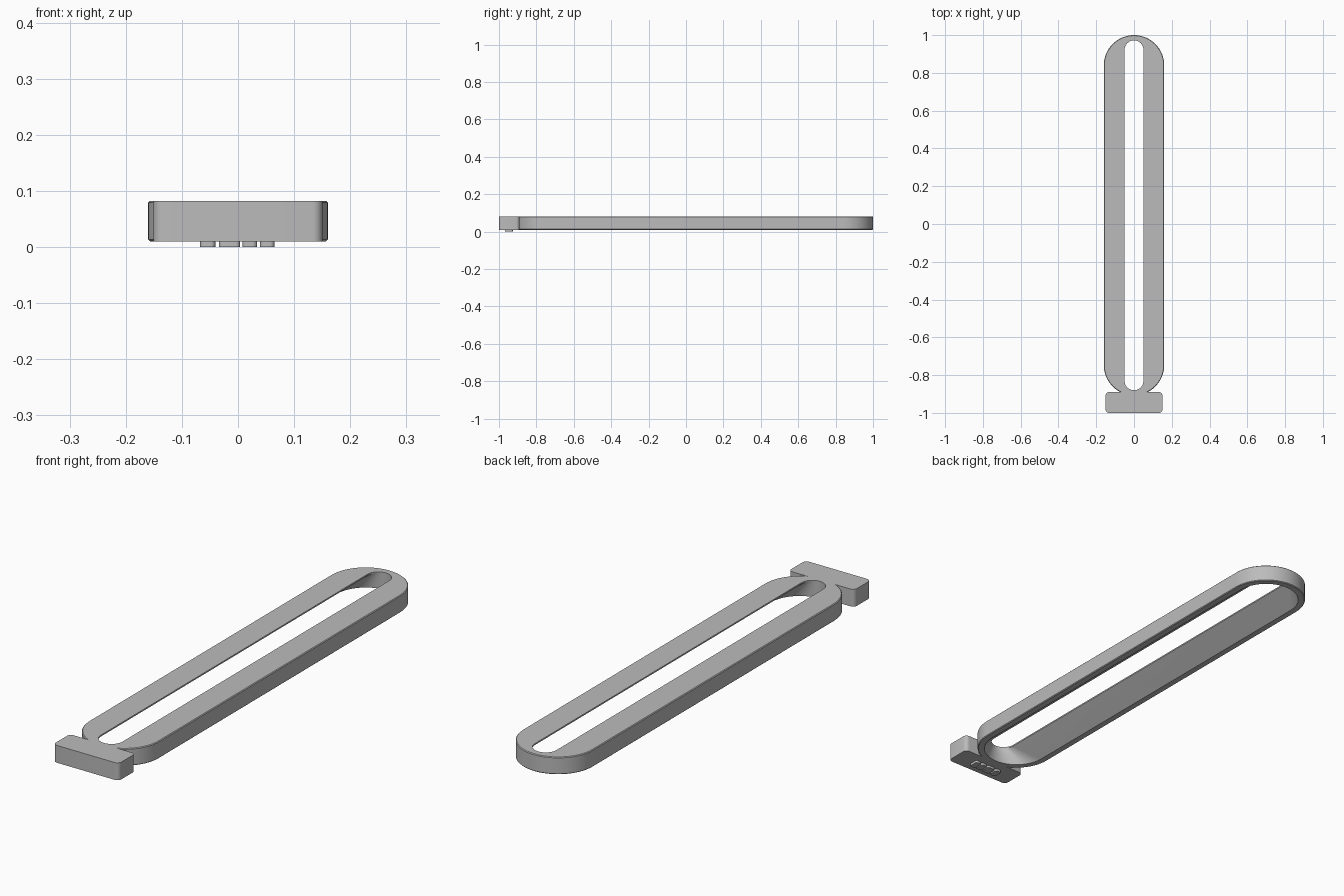
import bpy, bmesh, math

if "Cube" in bpy.data.objects:
    bpy.data.objects.remove(bpy.data.objects["Cube"])

grey = bpy.data.materials.new("plain grey")
grey.use_nodes = True
grey.diffuse_color = (0.5, 0.5, 0.5, 1)
grey.node_tree.nodes["Principled BSDF"].inputs["Base Color"].default_value = (0.5, 0.5, 0.5, 1)

LOW, HIGH = 0.01, 0.082
EASE = 0.003  # softened outer edges


def finish(bm, name):
    bmesh.ops.recalc_face_normals(bm, faces=bm.faces)
    mesh = bpy.data.meshes.new(name)
    bm.to_mesh(mesh)
    bm.free()
    mesh.materials.append(grey)
    obj = bpy.data.objects.new(name, mesh)
    bpy.context.collection.objects.link(obj)
    bpy.ops.object.select_all(action='DESELECT')
    obj.select_set(True)
    bpy.context.view_layer.objects.active = obj
    bpy.ops.object.shade_smooth_by_angle(angle=math.radians(30))
    return obj


def slot_outline(bm, radius, back, front, z, steps=32):
    """Ring of vertices around a round-ended slot reaching from front to back."""
    ring = []
    for start, cy in ((0, back - radius), (math.pi, front + radius)):
        for i in range(steps + 1):
            a = start + math.pi * i / steps
            ring.append(bm.verts.new((radius * math.cos(a), cy + radius * math.sin(a), z)))
    return ring


def rounded_block(name, cx, cy, width, depth, z0, z1, corner):
    bm = bmesh.new()
    bmesh.ops.create_cube(bm, size=1)
    for v in bm.verts:
        v.co = (cx + v.co.x * width, cy + v.co.y * depth, z0 + (v.co.z + 0.5) * (z1 - z0))
    upright = [e for e in bm.edges if abs(e.verts[0].co.z - e.verts[1].co.z) > 1e-5]
    bmesh.ops.bevel(bm, geom=upright, offset=corner, segments=6, profile=0.5, affect='EDGES')
    return finish(bm, name)


# Long loop: outer wall, top face, narrow slot lip, flared underside, bottom rim
OUT, BACK, FRONT = 0.16, 1.0, -0.907
WIDE, NARROW, IN_BACK, IN_FRONT = 0.132, 0.05, 0.972, -0.88
section = [
    (OUT - EASE, BACK - EASE, FRONT + EASE, LOW),
    (OUT, BACK, FRONT, LOW + EASE),
    (OUT, BACK, FRONT, HIGH - EASE),
    (OUT - EASE, BACK - EASE, FRONT + EASE, HIGH),
    (NARROW, IN_BACK, IN_FRONT, HIGH),
    (NARROW, IN_BACK, IN_FRONT, HIGH - 2 * EASE),
    (WIDE, IN_BACK, IN_FRONT, LOW),
]
bm = bmesh.new()
rings = [slot_outline(bm, *s) for s in section]
count = len(rings[0])
for a, b in zip(rings, rings[1:] + rings[:1]):
    for i in range(count):
        j = (i + 1) % count
        bm.faces.new((a[i], a[j], b[j], b[i]))
finish(bm, "slotted_loop")

# Crossbar at the front end
rounded_block("end_bar", 0, -0.945, 0.302, 0.11, LOW, HIGH, 0.018)

# Small raised pads under the crossbar
for n, (x, w) in enumerate([(-0.054, 0.027), (-0.015, 0.038), (0.021, 0.026), (0.052, 0.026)]):
    rounded_block(f"underside_pad_{n + 1}", x, -0.947, w, 0.042, 0, LOW + 0.002, 0.008)
